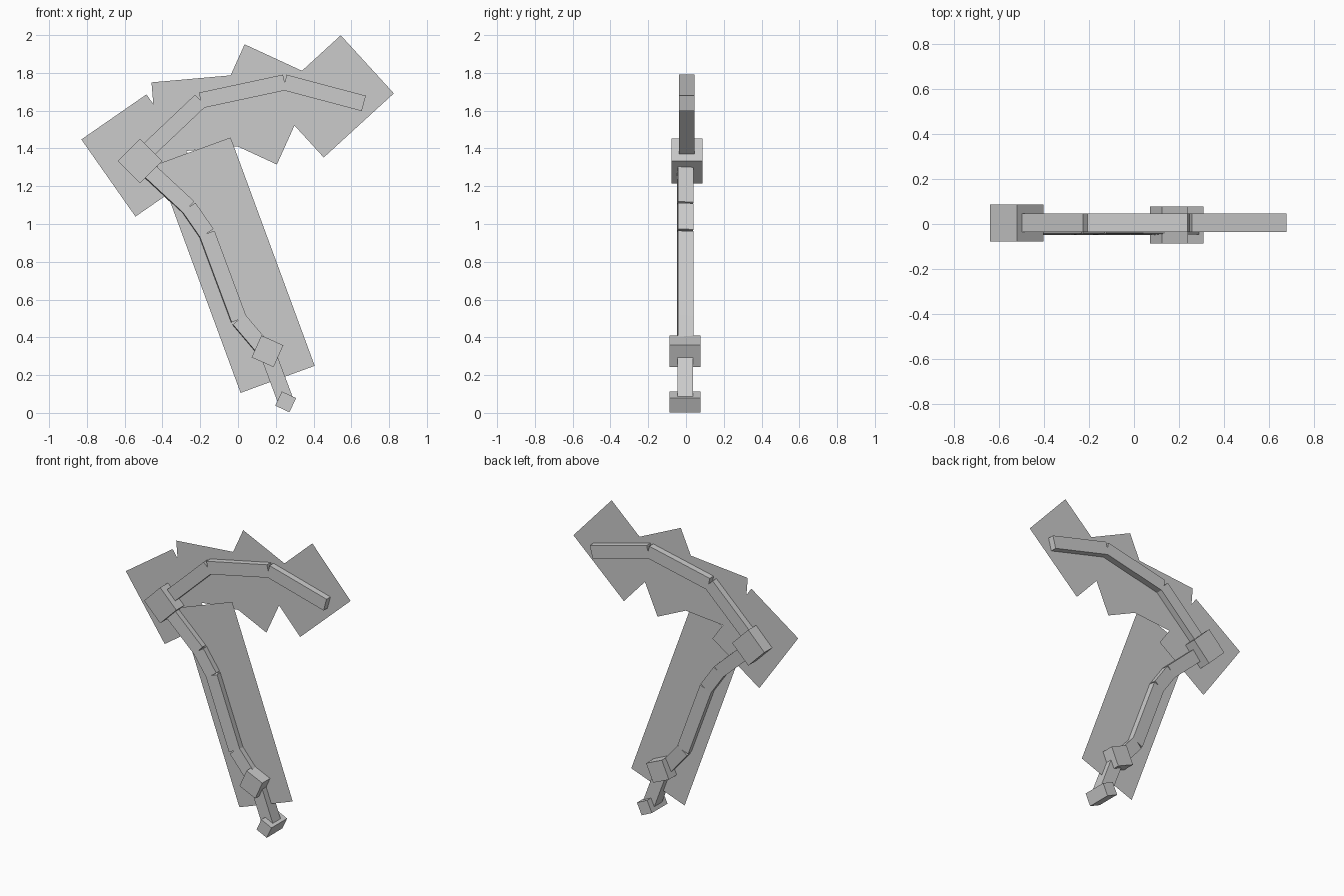
import bpy, math
from mathutils import Matrix, Vector

if "Cube" in bpy.data.objects:
    bpy.data.objects.remove(bpy.data.objects["Cube"])

S = 188.6           # layout units per model unit


def pt(p):
    return Vector(((p[0] - 238.4) / S, 0, (413 - p[1]) / S))


def add_mesh(name, verts, faces, matrix):
    me = bpy.data.meshes.new(name)
    me.from_pydata(verts, [], faces)
    ob = bpy.data.objects.new(name, me)
    ob.matrix_world = matrix
    bpy.context.collection.objects.link(ob)
    return ob


def box(name, centre, size, angle, y, roll=0.0):
    """Box whose local x lies in the xz plane at the given angle."""
    verts = [(sx * size[0] / 2, sy * size[1] / 2, sz * size[2] / 2)
             for sx in (-1, 1) for sy in (-1, 1) for sz in (-1, 1)]
    faces = [(0, 1, 3, 2), (4, 6, 7, 5), (0, 4, 5, 1),
             (2, 3, 7, 6), (0, 2, 6, 4), (1, 5, 7, 3)]
    m = (Matrix.Translation(centre + Vector((0, y, 0)))
         @ Matrix.Rotation(-angle, 4, 'Y') @ Matrix.Rotation(roll, 4, 'X'))
    return add_mesh(name, verts, faces, m)


def beam(name, a, b, y, roll=0.0):
    a, b = pt(a), pt(b)
    d = b - a
    box(name, (a + b) / 2, (d.length, 0.082, 0.084), math.atan2(d.z, d.x), y, roll)


def sheet(name, corner, p, q, y):
    """Flat rectangle spanned from one corner to its two neighbours."""
    a, b, c = pt(corner), pt(p), pt(q)
    add_mesh(name, [a, b, b + c - a, c], [(0, 1, 2, 3)], Matrix.Translation((0, y, 0)))


UP, LOW = 0.005, -0.005

# Upper arm of the frame
upper = [(143, 156), (201, 101), (285, 83), (364, 104)]
for i in range(3):
    beam(f"upper_beam_{i + 1}", upper[i], upper[i + 1], UP)

# Long grip, rolled slightly about its length
grip = [(147, 169), (189, 208), (207, 234), (239, 320), (267, 353)]
for i in range(4):
    beam(f"grip_beam_{i + 1}", grip[i], grip[i + 1], LOW, math.radians(-4))
beam("tail_beam", (268, 353), (286, 401), LOW)

# Joint blocks
for name, c, s, ang, y in [("elbow_block", (140.5, 161.5), 0.168, 45, UP),
                           ("lower_block", (267.8, 351.5), 0.127, -24, LOW),
                           ("tail_block", (286, 402), 0.083, -25, LOW)]:
    box(name, pt(c), (s, 0.164, s), math.radians(ang), y)

# Thin blade and shaft sheets
sheet("elbow_sheet", (82, 140), (147, 95), (136, 217), UP)
sheet("inner_blade_sheet", (152, 83), (238, 75.4), (158, 154), UP)
sheet("middle_blade_sheet", (245, 45), (316.5, 78), (205.7, 132), UP)
sheet("tip_blade_sheet", (341, 36), (394, 94), (271, 100), UP)
sheet("shaft_sheet", (241, 393), (315, 366), (157, 165), LOW)
